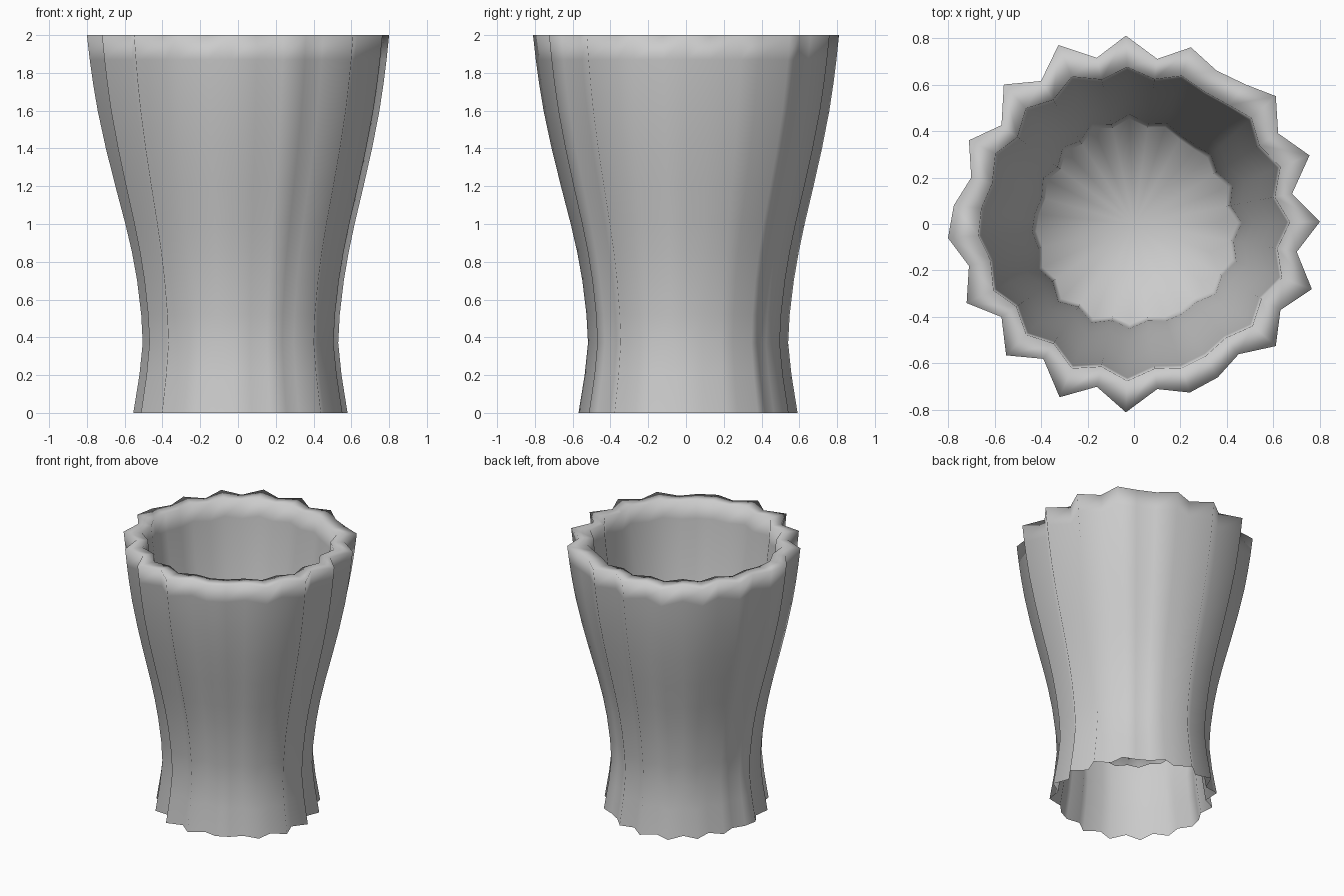
import bpy, bmesh, math
from mathutils import Vector

if "Cube" in bpy.data.objects:
    bpy.data.objects.remove(bpy.data.objects["Cube"])

# Star-like rim outline (x, y), counter-clockwise from the right
OUTLINE = [
    (.80, .01), (.68, .13), (.755, .295), (.62, .39), (.61, .55), (.48, .60),
    (.355, .66), (.245, .76), (.10, .71), (-.035, .81), (-.16, .715),
    (-.325, .77), (-.40, .615), (-.56, .60), (-.57, .425), (-.71, .36),
    (-.70, .20), (-.775, .08), (-.80, -.06), (-.71, -.18), (-.72, -.34),
    (-.57, -.40), (-.55, -.565), (-.39, -.58), (-.32, -.745), (-.16, -.70),
    (-.035, -.81), (.10, -.71), (.24, -.725), (.36, -.66), (.45, -.56),
    (.61, -.525), (.63, -.37), (.765, -.28), (.70, -.12)]

# (height, scale of the rim outline)
OUTER = [(0, .707), (.2, .667), (.37, .645), (.52, .655), (.7, .682),
         (.85, .715), (1.0, .757), (1.2, .82), (1.4, .88), (1.6, .932),
         (1.75, .962), (1.87, .982), (2.0, 1.0)]
INNER = [(2.0, 1.0), (1.87, .982), (1.6, .93), (1.4, .875), (1.2, .815),
         (1.0, .75), (.85, .705), (.7, .672), (.5, .645)]

# Waist unevenness: radius change every 45 degrees from +x
WAIST = [.015, -.015, .02, -.01, -.015, .02, -.005, .01]


def inner_point(p):
    """Pull an outline point inwards and soften its flute."""
    v = Vector(p)
    return v.normalized() * (.64 + .5 * (v.length - .74))


def waist_offset(v):
    a = math.atan2(v.y, v.x) % math.tau / (math.pi / 4)
    i, t = int(a), a % 1
    return WAIST[i % 8] * (1 - t) + WAIST[(i + 1) % 8] * t


def ring(bm, points, z, s):
    verts = []
    for p in points:
        v = Vector(p)
        r = s * v.length + waist_offset(v) * min(1, (1 - s) / .3)
        q = v.normalized() * r
        verts.append(bm.verts.new((q.x, q.y, z)))
    return verts


bm = bmesh.new()
inner_outline = [inner_point(p) for p in OUTLINE]

# Outer wall up, across the rim, inner wall down
rings = [ring(bm, OUTLINE, z, s) for z, s in OUTER]
rings += [ring(bm, inner_outline, z, s) for z, s in INNER]
n = len(OUTLINE)
for a, b in zip(rings, rings[1:]):
    for i in range(n):
        j = (i + 1) % n
        bm.faces.new((a[i], a[j], b[j], b[i]))

# Inside floor
hub = bm.verts.new((0, 0, .49))
for i in range(n):
    bm.faces.new((rings[-1][i], rings[-1][(i + 1) % n], hub))

for f in bm.faces:
    f.smooth = True
mesh = bpy.data.meshes.new("fluted_vase")
bm.to_mesh(mesh)
bm.free()
vase = bpy.data.objects.new("fluted_vase", mesh)
bpy.context.collection.objects.link(vase)
